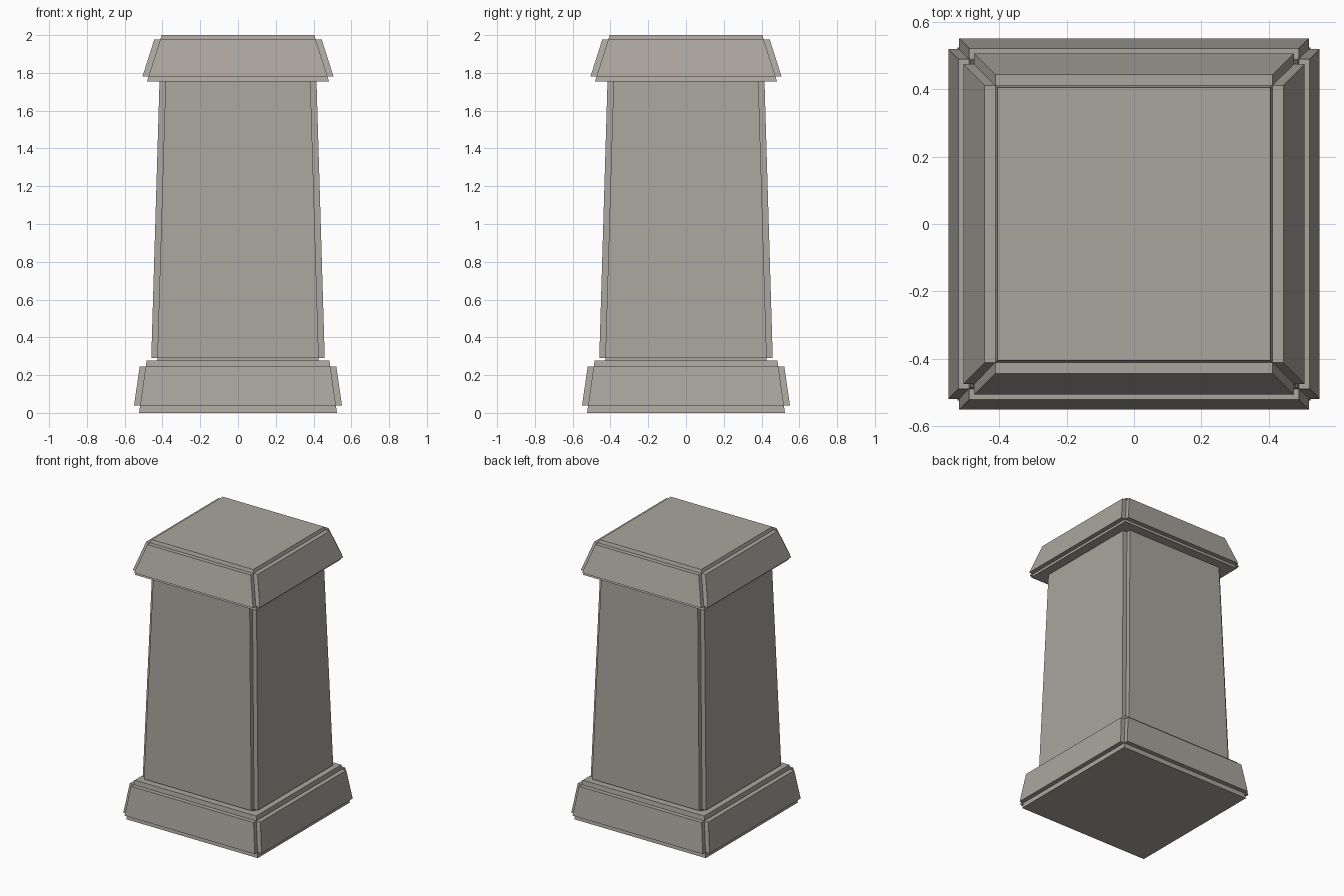
import bpy
import bmesh

default_cube = bpy.data.objects.get("Cube")
if default_cube:
    bpy.data.objects.remove(default_cube, do_unlink=True)

# Weathered grey stone
STONE = (0.40, 0.38, 0.34, 1.0)
stone = bpy.data.materials.new("warm grey stone")
stone.use_nodes = True
stone.diffuse_color = STONE
stone.node_tree.nodes["Principled BSDF"].inputs["Base Color"].default_value = STONE

RAISE = 0.032                                     # how far side panels stand out
CORNERS = [(-1, -1), (1, -1), (1, 1), (-1, 1)]
OUTWARD = [(0, -1), (1, 0), (0, 1), (-1, 0)]


def panelled_block(name, bottom, top, panel_low, panel_high):
    """Tapered square block with a raised panel on each side and notched corners.
    bottom and top are (height, half width)."""
    (z0, h0), (z1, h1) = bottom, top
    bm = bmesh.new()

    def half(z):
        return h0 + (h1 - h0) * (z - z0) / (z1 - z0)

    def square(z):
        return [bm.verts.new((x * half(z), y * half(z), z)) for x, y in CORNERS]

    foot, low, high, head = [square(z) for z in (z0, panel_low, panel_high, z1)]
    bm.faces.new(foot[::-1])
    bm.faces.new(head)
    for i, (dx, dy) in enumerate(OUTWARD):
        j = (i + 1) % 4
        # Core walls below and above the panel
        bm.faces.new((foot[i], foot[j], low[j], low[i]))
        bm.faces.new((high[i], high[j], head[j], head[i]))
        # Raised panel: face plus its four rims
        inner = [low[i], low[j], high[j], high[i]]
        outer = [bm.verts.new((v.co.x + dx * RAISE, v.co.y + dy * RAISE, v.co.z))
                 for v in inner]
        bm.faces.new(outer)
        for k in range(4):
            n = (k + 1) % 4
            bm.faces.new((inner[k], inner[n], outer[n], outer[k]))
    bmesh.ops.recalc_face_normals(bm, faces=bm.faces)

    mesh = bpy.data.meshes.new(name)
    bm.to_mesh(mesh)
    bm.free()
    mesh.materials.append(stone)
    obj = bpy.data.objects.new(name, mesh)
    bpy.context.collection.objects.link(obj)
    return obj


# Plinth, tapering shaft and sloped cap
panelled_block("base", (0, 0.524), (0.277, 0.484), 0.038, 0.245)
panelled_block("shaft", (0.265, 0.428), (1.775, 0.383), 0.29, 1.765)
panelled_block("cap", (1.755, 0.482), (2.0, 0.404), 1.78, 1.977)
